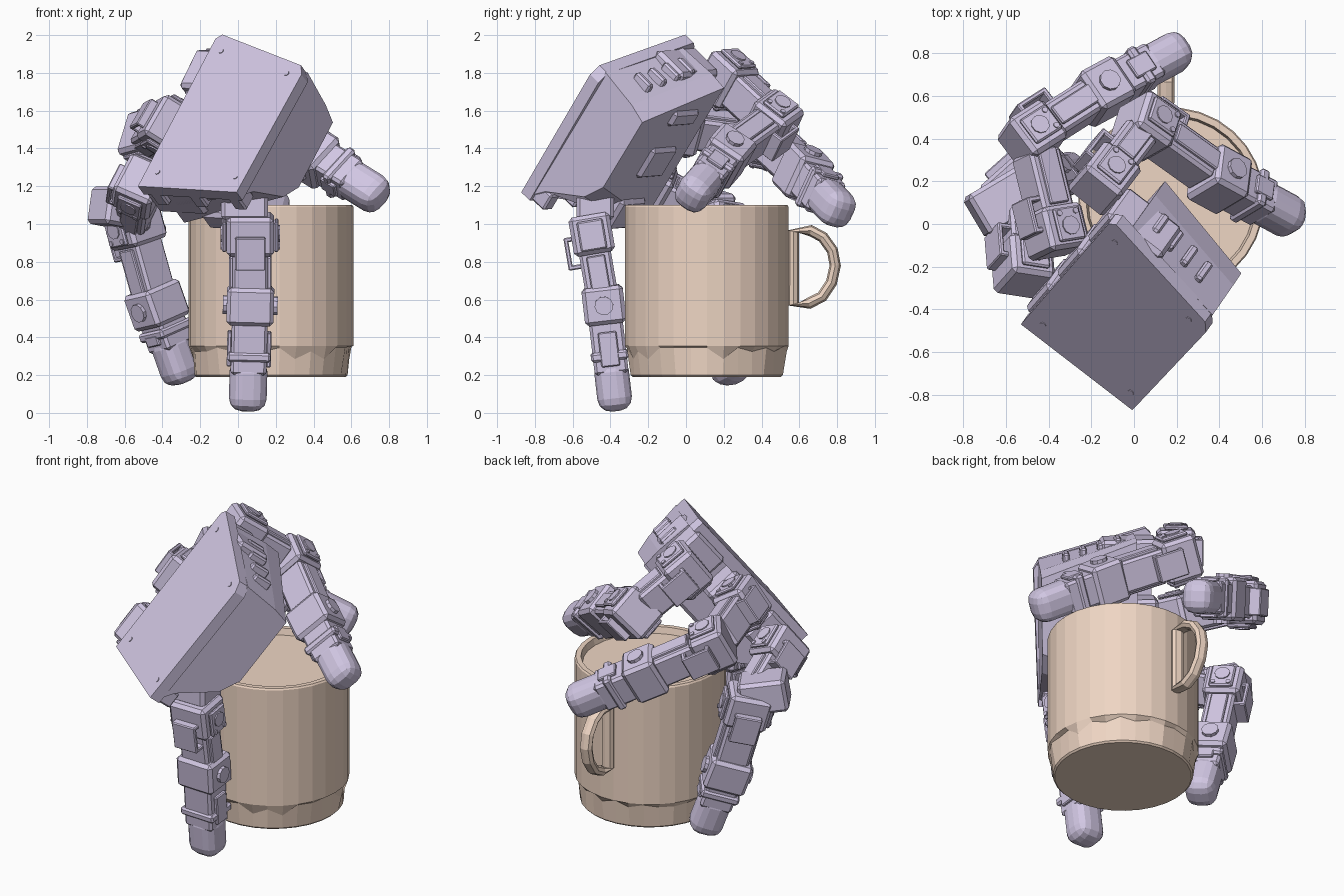
import bpy, bmesh, math, random
from mathutils import Vector as V, Matrix

if "Cube" in bpy.data.objects:
    bpy.data.objects.remove(bpy.data.objects["Cube"])

random.seed(4)


def material(name, col):
    m = bpy.data.materials.new(name)
    m.diffuse_color = (*col, 1)
    m.use_nodes = True
    m.node_tree.nodes["Principled BSDF"].inputs["Base Color"].default_value = m.diffuse_color
    return m


HAND = material("lilac", (0.64, 0.57, 0.77))
CLAY = material("clay", (0.86, 0.67, 0.55))


def finish(bm, name, mat):
    bmesh.ops.recalc_face_normals(bm, faces=bm.faces)
    me = bpy.data.meshes.new(name)
    bm.to_mesh(me)
    bm.free()
    ob = bpy.data.objects.new(name, me)
    me.materials.append(mat)
    bpy.context.collection.objects.link(ob)
    return ob


def frame(ax, ay, az, at):
    return Matrix.Translation(at) @ Matrix((ax, ay, az)).transposed().to_4x4()


def box(bm, fr, lo, hi, bevel=0.0, seg=1):
    lo, hi = V(lo), V(hi)
    s = hi - lo
    m = fr @ Matrix.Translation((lo + hi) / 2) @ Matrix.Diagonal((*s, 1))
    vs = bmesh.ops.create_cube(bm, size=1, matrix=m)["verts"]
    if bevel:
        es = list({e for v in vs for e in v.link_edges})
        bmesh.ops.bevel(bm, geom=es, offset=bevel, segments=seg, affect='EDGES', profile=0.5)


def pin(bm, fr, at, r, depth):
    # cylinder along the frame's x (hinge) axis
    m = fr @ Matrix.Translation(at) @ Matrix.Rotation(math.pi / 2, 4, 'Y')
    bmesh.ops.create_cone(bm, cap_ends=True, segments=10, radius1=r, radius2=r, depth=depth, matrix=m)


def prism(bm, fr, lower, upper):
    a = [bm.verts.new(fr @ V(p)) for p in lower]
    b = [bm.verts.new(fr @ V(p)) for p in upper]
    n = len(a)
    bm.faces.new(a)
    bm.faces.new(b[::-1])
    for i in range(n):
        bm.faces.new((a[i], b[i], b[(i + 1) % n], a[(i + 1) % n]))


# Palm frame: U along the knuckle row, W2 across, N toward the mug
U = V((0.41, 0.47, 0.78)).normalized()
W2 = V((0.79, -0.61, -0.05))
W2 = (W2 - U * W2.dot(U)).normalized()
N = U.cross(W2)
P = frame(U, W2, N, V((-0.53, -0.47, 1.2)))

# Palm back cover
bm = bmesh.new()
outline = [(0, 0), (0, .66), (.80, .68), (.86, .645), (1.03, .03), (1.0, 0)]
prism(bm, P, [(u, v, 0) for u, v in outline], [(u, v, .07) for u, v in outline])
finish(bm, "palm_cover", HAND)

# Palm body, cut away toward the wrist corner
bm = bmesh.new()
side = [(.03, .06), (.86, .06), (.83, .3), (.80, .41), (.36, .41), (.24, .34), (.1, .12)]
near = [(.03, .06), (1.0, .06), (1.01, .3), (1.0, .41), (.12, .41), (.03, .34), (.03, .2)]
prism(bm, P, [(u, .10, w) for u, w in near], [(u, .655, w) for u, w in side])
for i in range(3):
    c = .16 + .35 * i
    box(bm, P, (c - .13, -.03, .05), (c + .13, .3, .27), .02)
    box(bm, P, (c - .1, .2, .3), (c + .1 - .1 * (i > 1), .42, .43), .02)
# wrist teeth and end ribs
for v in (.04, .3, .56):
    box(bm, P, (.0, v, .05), (.1, v + .08, .16), .01)
for v in (.18, .28, .38, .48):
    box(bm, P, (.75, v, .14), (1.05 - .27 * v, v + .04, .26), .01)
# cover screws
for u, v in ((.1, .08), (.1, .6), (.8, .58), (.92, .08)):
    m = P @ Matrix.Translation((u, v, 0))
    bmesh.ops.create_cone(bm, cap_ends=True, segments=8, radius1=.015, radius2=.015, depth=.008, matrix=m)
finish(bm, "palm_body", HAND)


def seg_frame(a, b, hinge):
    d = (b - a).normalized()
    h = (hinge - d * hinge.dot(d)).normalized()
    return frame(h, d.cross(h), d, a), (b - a).length


def link(bm, a, b, hinge, out):
    """Motor block, slim body with side plates and pins; out = outer side sign."""
    fr, L = seg_frame(a, b, hinge)
    box(bm, fr, (-.125, -.11, -.10), (.125, .11, .11), .02)
    box(bm, fr, (-.095, -.085, .08), (.095, .085, L - .08), .015)
    for s in (-1, 1):
        box(bm, fr, (s * .138 - .012, -.07, -.07), (s * .138 + .012, .07, .09), .008)
        box(bm, fr, (s * .1 - .012, -.05, .12), (s * .1 + .012, .05, L - .08), .006)
        pin(bm, fr, (s * .142, 0, 0), .045, .03)
        for y in (-.045, .045):
            pin(bm, fr, (s * .142, y, .065), .014, .03)
    # cable loop on the outer side
    y = out * .14
    for z in (.0, .15):
        box(bm, fr, (-.08, min(y, out * .07), z), (.08, max(y, out * .07), z + .025), .006)
    box(bm, fr, (-.08, y - .012, 0), (.08, y + .012, .175), .006)


def fingertip(bm, a, b, hinge):
    fr, L = seg_frame(a, b, hinge)
    box(bm, fr, (-.125, -.11, -.10), (.125, .11, .10), .02)
    box(bm, fr, (-.095, -.09, .08), (.095, .09, L - .2), .015)
    for s in (-1, 1):
        pin(bm, fr, (s * .13, 0, 0), .05, .03)
        box(bm, fr, (s * .105 - .012, -.05, .14), (s * .105 + .012, .05, L - .24), .006)
    box(bm, fr, (-.115, -.1, L - .32), (.115, .1, L - .27), .012)
    box(bm, fr, (-.1, -.092, L - .28), (.1, .092, L), .07, 3)


def digit(name, pts, hinge, out):
    bm = bmesh.new()
    pts = [V(p) for p in pts]
    for a, b in zip(pts[:-2], pts[1:-1]):
        link(bm, a, b, hinge, out)
    fingertip(bm, pts[-2], pts[-1], hinge)
    finish(bm, name, HAND)


# Fingers curl about the knuckle-row axis; the thumb hangs in front of the mug
digit("left_finger", [(-.52, -.20, 1.20), (-.55, .17, 1.0), (-.43, .2, .57), (-.285, .24, .16)], U, -1)
digit("middle_finger", [(-.37, -.04, 1.52), (-.48, .41, 1.46), (-.15, .62, 1.27), (.24, .83, 1.05)], U, -1)
digit("right_finger", [(-.14, .21, 1.77), (.05, .46, 1.54), (.40, .21, 1.36), (.77, .01, 1.13)], U, -1)
digit("thumb", [(.065, -.5, .95), (.065, -.435, .57), (.05, -.37, .01)], V((1, 0, 0)), 1)

# Side motor on the left finger's first joint
bm = bmesh.new()
d = V((.42, .25, -.08)).normalized()
h = V((0, 0, 1)).cross(d).normalized()
box(bm, frame(h, d.cross(h), d, V((-.62, .10, 1.08))), (-.11, -.1, -.14), (.11, .1, .14), .02)
finish(bm, "left_finger_motor", HAND)

# Thumb mount between palm and thumb
bm = bmesh.new()
T = Matrix.Translation((.04, -.48, 1.12))
box(bm, T, (-.13, -.1, -.1), (.12, .1, .2), .02)
box(bm, T, (-.2, -.02, -.04), (.0, .2, .14), .02)
finish(bm, "thumb_mount", HAND)

# Mug body: lathe with a ragged foot seam and a recessed top
C, SIDES = V((.175, .11, 0)), 30
profile = [(.395, .19), (.405, .2), (.418, .345), (.436, .355), (.436, 1.09),
           (.43, 1.10), (.40, 1.10), (.39, 1.06)]
bm = bmesh.new()
rings = []
for k, (r, z) in enumerate(profile):
    ring = []
    for i in range(SIDES):
        a = 2 * math.pi * i / SIDES
        rr, zz = r, z
        if k == 2:
            rr += random.uniform(-.012, .012)
            zz -= random.choice((0, 0, .02, .06))
        ring.append(bm.verts.new(C + V((rr * math.cos(a), rr * math.sin(a), zz))))
    rings.append(ring)
for a, b in zip(rings, rings[1:]):
    for i in range(SIDES):
        j = (i + 1) % SIDES
        bm.faces.new((a[i], a[j], b[j], b[i]))
bm.faces.new(rings[0][::-1])
bm.faces.new(rings[-1])
finish(bm, "mug_body", CLAY)

# Mug handle: closed D-shaped flattened tube in the y-z plane
path = [(.57, .96), (.66, .965), (.725, .93), (.775, .86), (.79, .78), (.77, .69),
        (.72, .615), (.65, .58), (.57, .575)]
bm = bmesh.new()
loops = []
for i, (y, z) in enumerate(path):
    p, q = path[i - 1], path[(i + 1) % len(path)]
    t = V((0, q[0] - p[0], q[1] - p[1])).normalized()
    n = V((0, -t.z, t.y))
    loops.append([bm.verts.new(V((.15, y, z)) + V((.04 * math.cos(a), 0, 0)) + n * (.03 * math.sin(a)))
                  for a in (2 * math.pi * k / 8 for k in range(8))])
for a, b in zip(loops, loops[1:] + loops[:1]):
    for i in range(8):
        j = (i + 1) % 8
        bm.faces.new((a[i], a[j], b[j], b[i]))
finish(bm, "mug_handle", CLAY)
